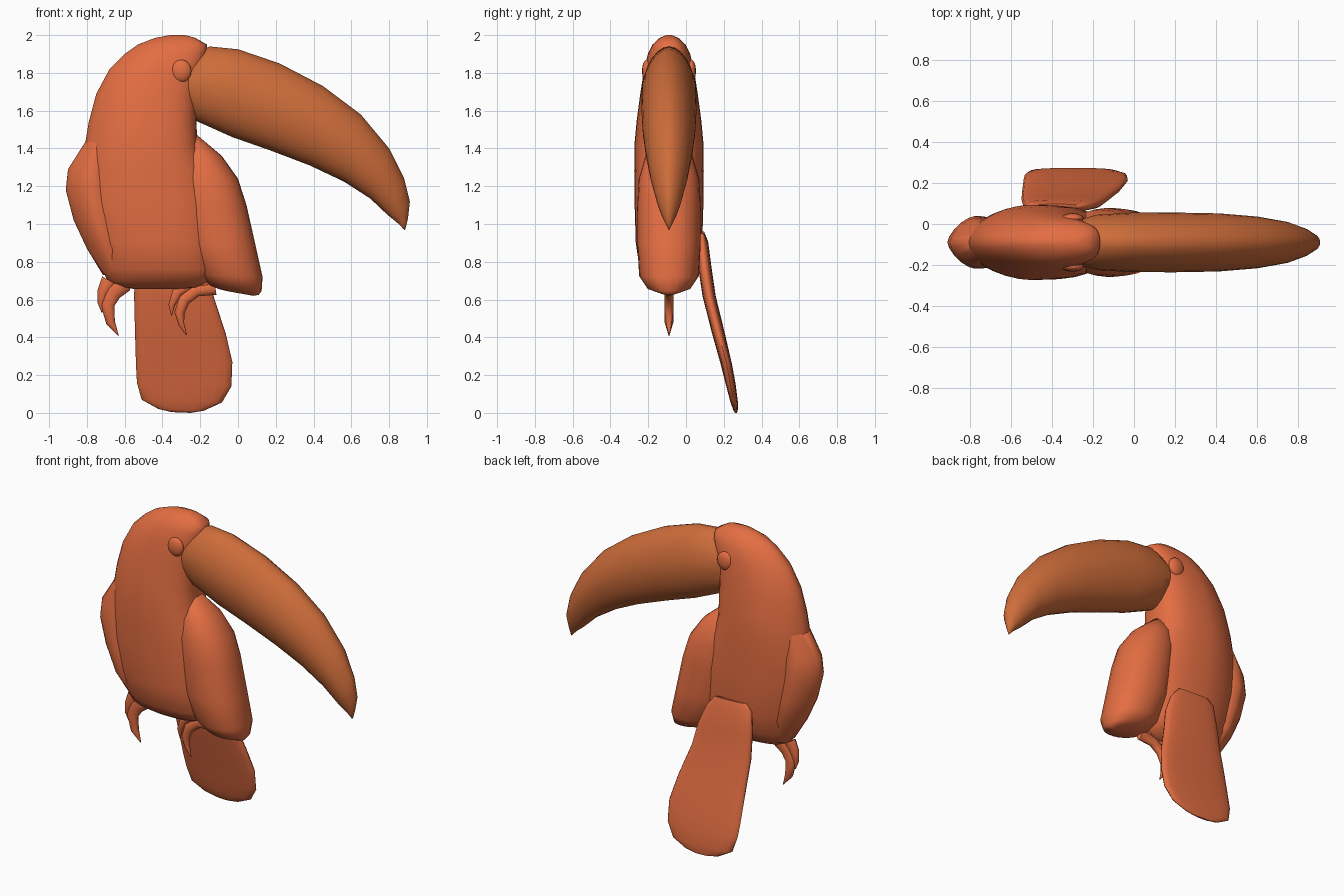
import bpy, bmesh, math
from mathutils import Vector

YC = -0.09  # middle plane of the flat bird


def material(name, rgb):
    m = bpy.data.materials.new(name)
    m.diffuse_color = (*rgb, 1)
    return m


PLUMAGE = material("coral plumage", (0.77, 0.155, 0.055))
HORN = material("orange beak", (0.61, 0.15, 0.042))


def finish(name, bm, mat, angle=50):
    bmesh.ops.recalc_face_normals(bm, faces=bm.faces)
    mesh = bpy.data.meshes.new(name)
    bm.to_mesh(mesh)
    bm.free()
    mesh.materials.append(mat)
    for p in mesh.polygons:
        p.use_smooth = True
    mesh.set_sharp_from_angle(angle=math.radians(angle))
    ob = bpy.data.objects.new(name, mesh)
    bpy.context.collection.objects.link(ob)
    return ob


def loft(name, stations, mat, ea=2.0, eb=2.0, seg=20, angle=50):
    """Skin rings; a station is (ax, az, bx, bz, half thickness, y centre).
    ea / eb are the superellipse exponents towards end a / end b."""
    bm = bmesh.new()
    rings = []
    for ax, az, bx, bz, h, yc in stations:
        ring = []
        for i in range(seg):
            t = 2 * math.pi * i / seg
            c, s = math.cos(t), math.sin(t)
            e = 2 / (eb if c > 0 else ea)
            u = math.copysign(abs(c) ** e, c) if abs(c) > 1e-6 else 0
            v = math.copysign(abs(s) ** e, s) if abs(s) > 1e-6 else 0
            ring.append(bm.verts.new(((ax + bx) / 2 + (bx - ax) / 2 * u, yc + h * v,
                                      (az + bz) / 2 + (bz - az) / 2 * u)))
        rings.append(ring)
    for r, q in zip(rings, rings[1:]):
        for i in range(seg):
            j = (i + 1) % seg
            bm.faces.new((r[i], r[j], q[j], q[i]))
    bm.faces.new(rings[0])
    bm.faces.new(rings[-1])
    return finish(name, bm, mat, angle)


def level(rows):
    """Rows (z, left x, right x, half thickness) to level stations."""
    return [(l, z, r, z, h, YC) for z, l, r, h in rows]


def claw(name, path):
    """Tapered hook along (x, z, radius) points."""
    st = []
    for i, (x, z, r) in enumerate(path):
        p, q = path[max(i - 1, 0)], path[min(i + 1, len(path) - 1)]
        d = Vector((q[0] - p[0], q[1] - p[1])).normalized()
        st.append((x - d.y * r, z + d.x * r, x + d.y * r, z - d.x * r, min(r, 0.024), YC))
    return loft(name, st, PLUMAGE, seg=10)


# body and head
loft("body", level([
    (2.0, -0.36, -0.28, 0.015), (1.985, -0.44, -0.225, 0.05), (1.95, -0.53, -0.165, 0.088),
    (1.90, -0.60, -0.165, 0.112), (1.82, -0.68, -0.19, 0.132), (1.69, -0.75, -0.215, 0.152),
    (1.54, -0.79, -0.22, 0.172), (1.42, -0.81, -0.215, 0.183), (1.28, -0.83, -0.17, 0.184),
    (1.10, -0.83, -0.13, 0.182), (0.90, -0.78, -0.13, 0.176), (0.76, -0.72, -0.12, 0.155),
    (0.70, -0.69, -0.15, 0.115), (0.665, -0.62, -0.22, 0.06), (0.655, -0.54, -0.30, 0.02),
]), PLUMAGE, ea=1.75, eb=2.8, seg=28, angle=70)

# beak, upper edge to lower edge
loft("beak", [(*s, YC) for s in [
    (-0.24, 1.90, -0.30, 1.62, 0.11), (-0.15, 1.94, -0.22, 1.545, 0.135),
    (0.0, 1.925, -0.03, 1.46, 0.145), (0.22, 1.85, 0.17, 1.39, 0.146),
    (0.45, 1.73, 0.38, 1.31, 0.142), (0.65, 1.58, 0.56, 1.225, 0.126),
    (0.80, 1.40, 0.70, 1.135, 0.10), (0.88, 1.24, 0.79, 1.05, 0.068),
    (0.91, 1.12, 0.845, 1.005, 0.04), (0.90, 1.03, 0.868, 0.982, 0.016),
    (0.886, 0.972, 0.879, 0.968, 0.003)]], HORN, ea=1.8, eb=2.0, seg=24, angle=70)

# front wing wraps the whole thickness
loft("right_wing", [(*s, YC) for s in [
    (-0.28, 1.47, -0.215, 1.47, 0.05), (-0.33, 1.36, -0.085, 1.36, 0.125),
    (-0.34, 1.24, 0.0, 1.24, 0.16), (-0.32, 1.10, 0.045, 1.10, 0.168),
    (-0.29, 0.90, 0.09, 0.90, 0.168), (-0.21, 0.73, 0.13, 0.72, 0.158),
    (-0.15, 0.675, 0.125, 0.645, 0.115), (-0.10, 0.655, 0.11, 0.625, 0.05),
    (-0.06, 0.645, 0.08, 0.62, 0.015)]], PLUMAGE, ea=2.0, eb=2.2, seg=24, angle=60)

# rear wing with a narrow outer edge
loft("left_wing", level([
    (1.44, -0.805, -0.68, 0.09), (1.29, -0.90, -0.65, 0.12), (1.18, -0.912, -0.65, 0.128),
    (1.02, -0.87, -0.62, 0.128), (0.87, -0.80, -0.60, 0.12), (0.73, -0.715, -0.57, 0.06),
]), PLUMAGE, ea=1.5, eb=2.0, angle=60)

# tail blade slanting backwards
loft("tail", [
    (-0.49, 0.96, -0.27, 0.95, 0.012, 0.085), (-0.53, 0.92, -0.21, 0.88, 0.03, 0.088),
    (-0.545, 0.78, -0.16, 0.76, 0.035, 0.10), (-0.55, 0.62, -0.13, 0.62, 0.035, 0.122),
    (-0.545, 0.42, -0.065, 0.42, 0.034, 0.172), (-0.54, 0.25, -0.03, 0.27, 0.03, 0.213),
    (-0.535, 0.16, -0.035, 0.14, 0.026, 0.237), (-0.51, 0.07, -0.085, 0.055, 0.02, 0.254),
    (-0.42, 0.02, -0.18, 0.012, 0.012, 0.262), (-0.35, 0.004, -0.25, 0.0, 0.006, 0.265),
], PLUMAGE, ea=2.8, eb=2.8, angle=60)

# feet: two hooked claws each
claw("left_claw", [(-0.60, 0.69, 0.05), (-0.665, 0.64, 0.05), (-0.69, 0.57, 0.037),
                   (-0.675, 0.48, 0.024), (-0.633, 0.408, 0.002)])
claw("left_small_claw", [(-0.68, 0.70, 0.045), (-0.715, 0.64, 0.03), (-0.727, 0.58, 0.016),
                         (-0.72, 0.53, 0.002)])
claw("right_claw", [(-0.12, 0.665, 0.04), (-0.22, 0.65, 0.035), (-0.285, 0.60, 0.033),
                    (-0.31, 0.53, 0.026), (-0.30, 0.47, 0.016), (-0.272, 0.412, 0.002)])
claw("right_small_claw", [(-0.16, 0.695, 0.035), (-0.25, 0.69, 0.035), (-0.32, 0.64, 0.03),
                          (-0.352, 0.57, 0.017), (-0.352, 0.515, 0.002)])

# eyes, low domes on both sides of the head
for name, side in (("front_eye", -1), ("back_eye", 1)):
    bm = bmesh.new()
    bmesh.ops.create_uvsphere(bm, u_segments=14, v_segments=8, radius=1)
    for v in bm.verts:
        v.co = Vector((-0.30 + v.co.x * 0.055, YC + side * 0.118 + v.co.y * 0.025,
                       1.81 + v.co.z * 0.06))
    finish(name, bm, PLUMAGE)
